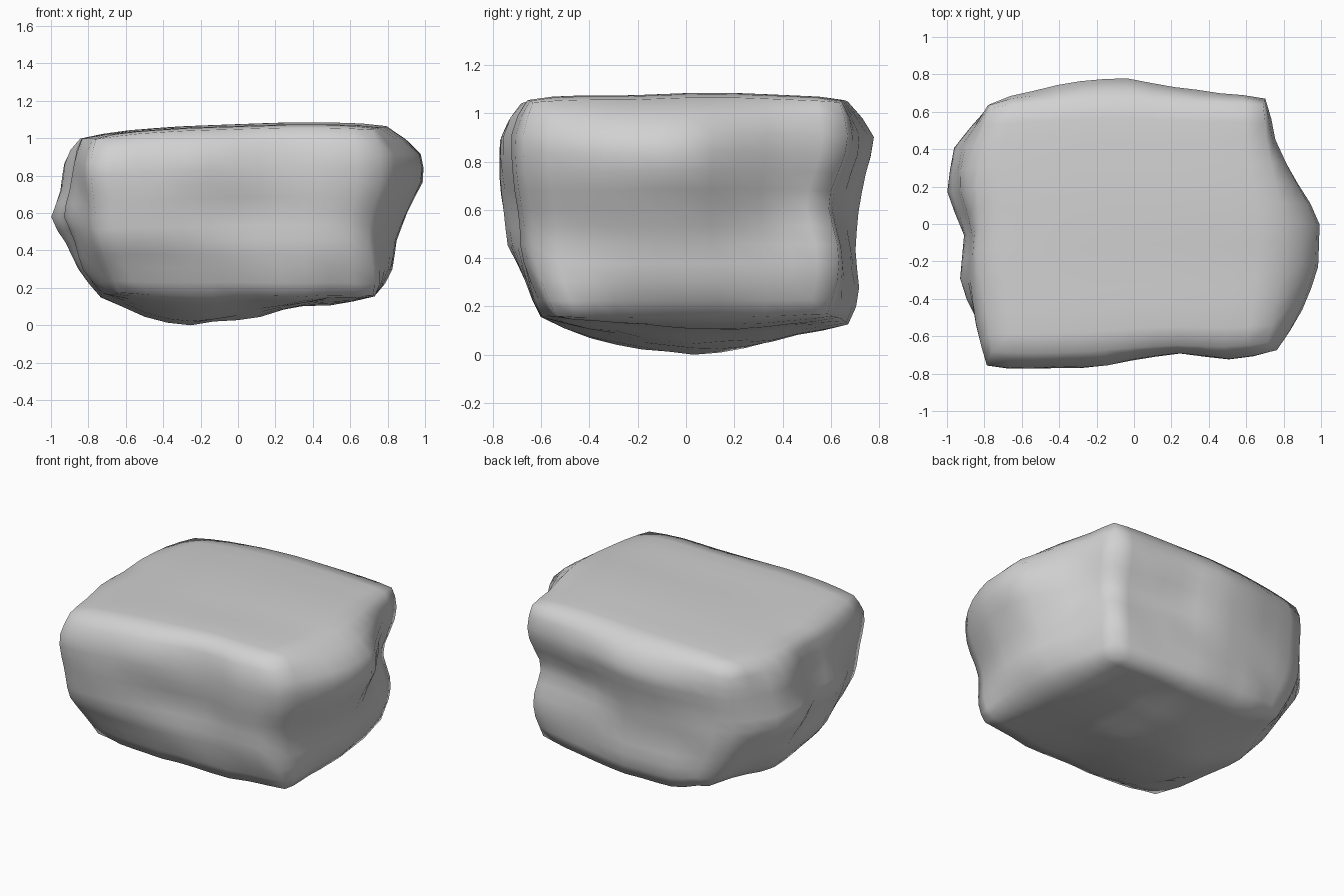
import bpy
import bmesh
from mathutils import Vector, noise

default = bpy.data.objects.get("Cube")
if default:
    bpy.data.objects.remove(default)

# Outline of each side, sampled evenly along the two axes it spans
SIDES = {
    "left": ([.78, .92, 1.03, 1.05, .92, .76, .71], [.74, .83, .84, .91, 1, 1, .8]),
    "right": ([.82, .88, .95, .91, 1.01, .98, .8], [.75, .88, .93, 1.01, .95, .93, .85]),
    "back": ([.64, .71, .77, .79, .73, .71, .68], [.68, .72, .71, .73, .76, .79, .68]),
    "front": ([.77, .78, .77, .73, .7, .72, .68], [.61, .68, .76, .77, .78, .78, .7]),
    "top": ([1, 1.04, 1.06, 1.07, 1.08, 1.08, 1.07], [1.06, 1.07, 1.07, 1.08, 1.08, 1.07, 1.06]),
    "bottom": ([-.15, -.04, .01, -.02, -.07, -.11, -.14], [-.15, -.07, -.01, .01, -.02, -.07, -.11]),
}

# Chisel strokes: centre, radii, push
STROKES = [
    ((.45, .68, .63), (.5, .4, .14), (0, -.07, 0)),        # back groove
    ((.72, .66, .62), (.25, .25, .14), (-.05, -.02, 0)),   # groove end at the corner
    ((.7, .67, .14), (.25, .25, .15), (-.05, -.05, 0)),    # lower left back corner
    ((.7, -.6, .15), (.25, .25, .15), (.03, .06, -.01)),   # lower left front corner
    ((.76, -.68, .5), (.2, .2, .15), (-.04, .04, 0)),      # left front corner pinch
    ((-.75, .62, .16), (.3, .35, .25), (.13, 0, .02)),     # lower right back corner
    ((-.75, -.62, .18), (.3, .3, .25), (.1, .04, .01)),    # lower right front corner
    ((-.82, -.7, .58), (.2, .25, .12), (.05, .02, 0)),     # right front corner notch
    ((-.84, -.1, 1.05), (.2, .25, .15), (-.04, 0, 0)),     # right top rim
    ((0, -.74, .55), (.5, .3, .15), (0, .03, 0)),          # front hollow
]


def sample(profile, t):
    """Value along the profile for t in -1..1."""
    f = (t + 1) / 2 * (len(profile) - 1)
    i = min(int(f), len(profile) - 2)
    return profile[i] + (profile[i + 1] - profile[i]) * (f - i)


def reach(side, a, b):
    """Bulge that falls away from the middle towards the rim of the side."""
    first, second = SIDES[side]
    base, peak = min(first + second), max(first + second)
    return base + (sample(first, a) - base) * (sample(second, b) - base) / (peak - base)


def span(low, high, t, a, b):
    near, far = -reach(low, a, b), reach(high, a, b)
    return near + (far - near) * (t + 1) / 2


def chisel(co):
    shift = Vector()
    for centre, radii, push in STROKES:
        d = sum(((co[i] - centre[i]) / radii[i]) ** 2 for i in range(3))
        shift += Vector(push) * 2 ** (-1.5 * d)
    return co + shift


# Boulder: a gridded block pushed out to the side outlines
bm = bmesh.new()
bmesh.ops.create_cube(bm, size=2)
bmesh.ops.subdivide_edges(bm, edges=bm.edges[:], cuts=11, use_grid_fill=True)
for v in bm.verts:
    u, s, w = v.co
    v.co = chisel(Vector((span("right", "left", u, s, w),
                          span("front", "back", s, u, w),
                          span("bottom", "top", w, u, s))))

# Soften the ridges, then roughen the sides
bmesh.ops.smooth_vert(bm, verts=bm.verts[:], factor=.5,
                      use_axis_x=True, use_axis_y=True, use_axis_z=True)
bm.normal_update()
for v in bm.verts:
    if v.normal.z < .5:
        v.co += v.normal * noise.noise(v.co * 4) * .02

# Rest the lowest point on the ground
ground = min(v.co.z for v in bm.verts)
bmesh.ops.translate(bm, verts=bm.verts[:], vec=(0, 0, -ground))

mesh = bpy.data.meshes.new("boulder")
bm.to_mesh(mesh)
bm.free()
mesh.shade_smooth()
boulder = bpy.data.objects.new("boulder", mesh)
bpy.context.collection.objects.link(boulder)

# Plain grey stone
stone = bpy.data.materials.new("grey stone")
stone.use_nodes = True
colour = (.64, .64, .64, 1)
stone.diffuse_color = colour
stone.node_tree.nodes["Principled BSDF"].inputs["Base Color"].default_value = colour
mesh.materials.append(stone)
